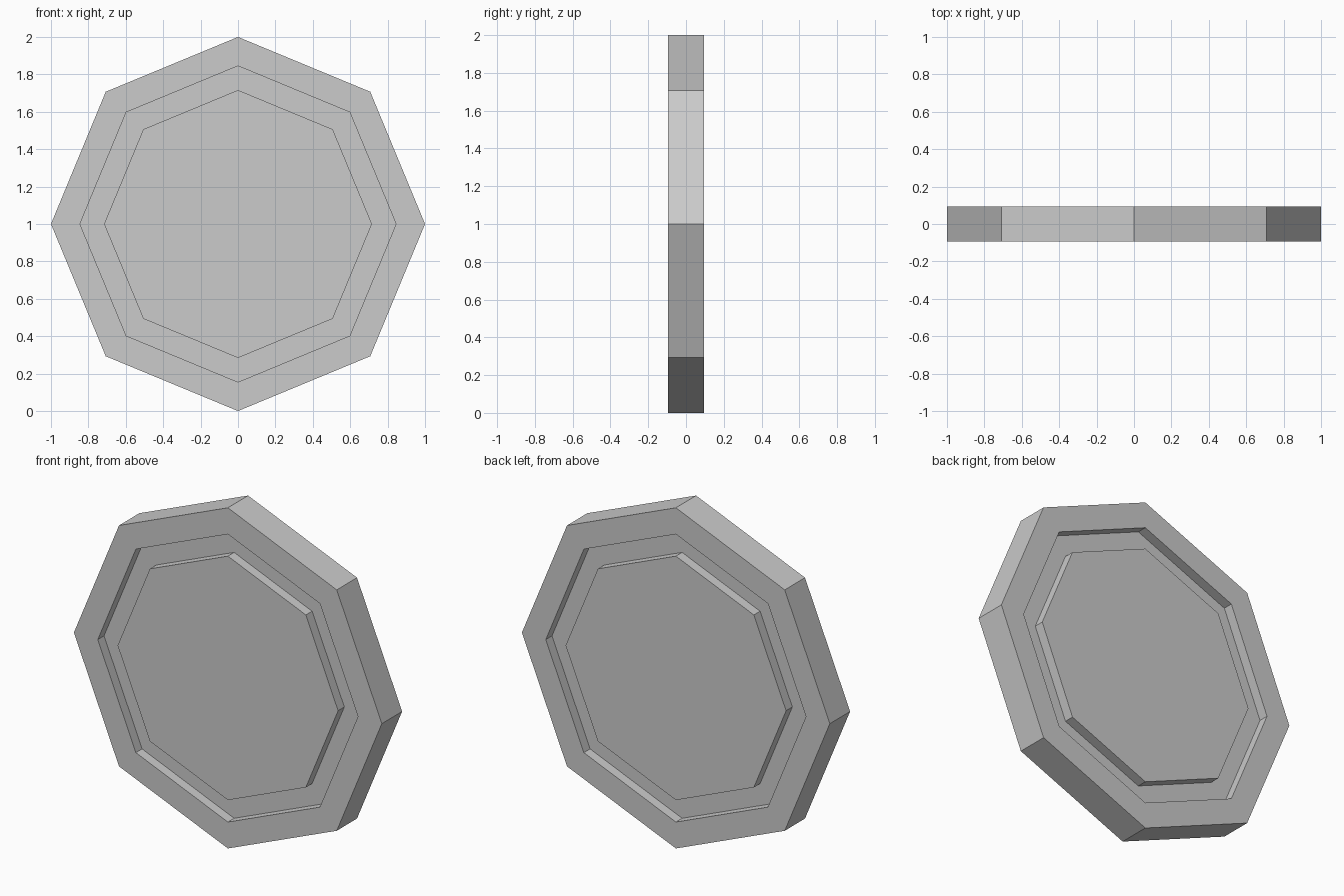
import bpy, bmesh
from math import sin, cos, tau

if "Cube" in bpy.data.objects:
    bpy.data.objects.remove(bpy.data.objects["Cube"])

SIDES = 8
HALF = 0.094      # half thickness
FLOOR = 0.036     # groove floor distance from the mid plane

# Half profile (radius, y) from the front centre panel out to the front rim
front = [(0.716, -HALF), (0.716, -FLOOR), (0.845, -FLOOR), (0.845, -HALF), (1.0, -HALF)]
profile = front + [(r, -y) for r, y in reversed(front)]

bm = bmesh.new()
rings = [[bm.verts.new((r * cos(tau * i / SIDES), y, 1 + r * sin(tau * i / SIDES)))
          for i in range(SIDES)] for r, y in profile]

# Walls between neighbouring rings
for a, b in zip(rings, rings[1:]):
    for i in range(SIDES):
        j = (i + 1) % SIDES
        bm.faces.new((a[i], a[j], b[j], b[i]))

# Flat centre panels, front and back
bm.faces.new(rings[0])
bm.faces.new(rings[-1])
bmesh.ops.recalc_face_normals(bm, faces=bm.faces)

mesh = bpy.data.meshes.new("grooved_octagon_disc")
bm.to_mesh(mesh)
bm.free()
disc = bpy.data.objects.new("grooved_octagon_disc", mesh)
bpy.context.collection.objects.link(disc)
